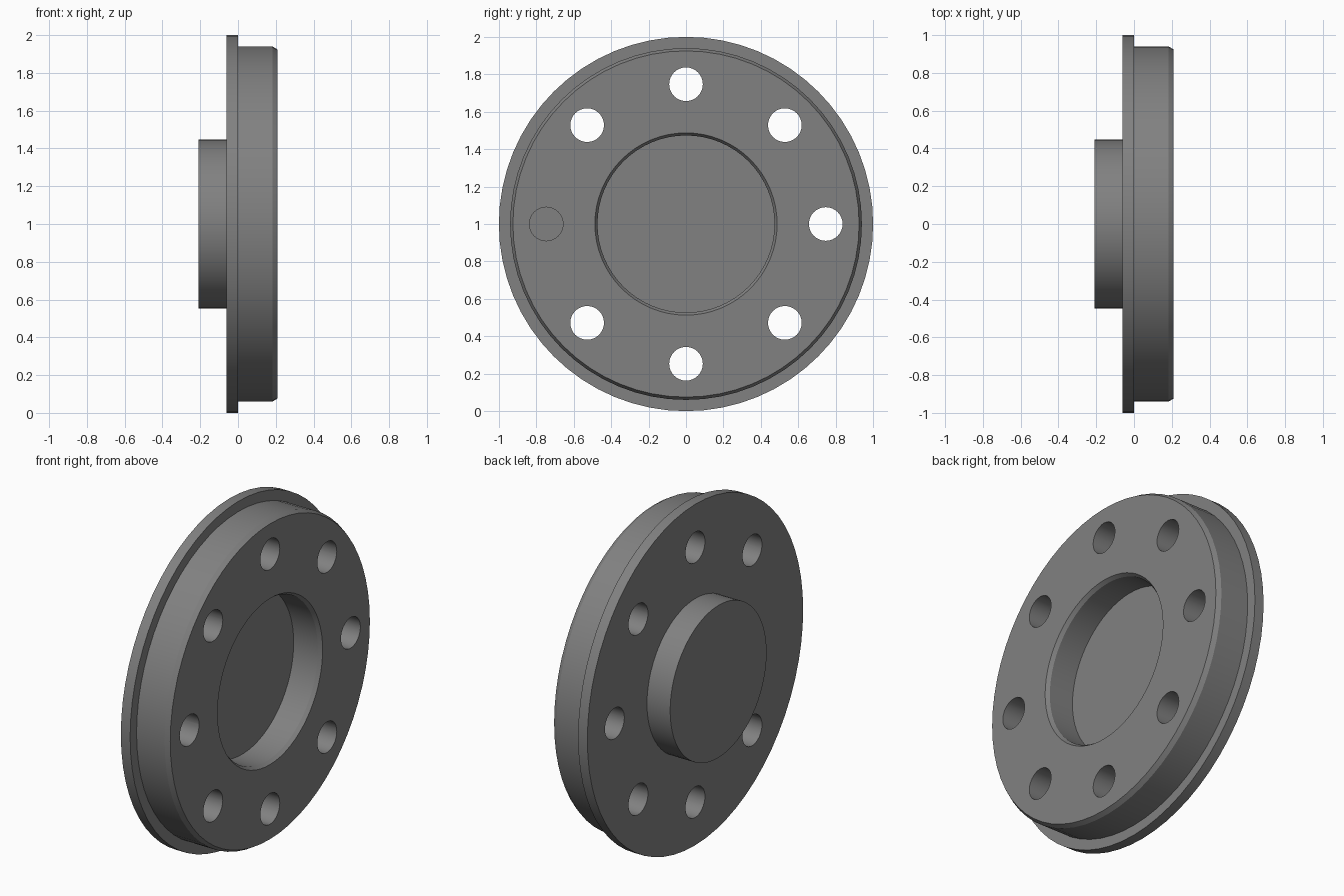
import bpy, bmesh
from math import radians, sin, cos, tau

if "Cube" in bpy.data.objects:
    bpy.data.objects.remove(bpy.data.objects["Cube"])

CENTRE_Z = 1.0
SEGMENTS = 64


def make_object(name, bm):
    bmesh.ops.recalc_face_normals(bm, faces=bm.faces)
    mesh = bpy.data.meshes.new(name)
    bm.to_mesh(mesh)
    bm.free()
    obj = bpy.data.objects.new(name, mesh)
    obj.location.z = CENTRE_Z
    bpy.context.collection.objects.link(obj)
    return obj


def add_lathe(bm, profile, cy=0, cz=0, n=SEGMENTS):
    """Revolve (x, radius) points about an x-parallel axis and cap both ends."""
    rings = [[bm.verts.new((x, cy + r * cos(tau * i / n), cz + r * sin(tau * i / n)))
              for i in range(n)] for x, r in profile]
    for a, b in zip(rings, rings[1:]):
        for i in range(n):
            j = (i + 1) % n
            bm.faces.new((a[i], a[j], b[j], b[i]))
    bm.faces.new(rings[0])
    bm.faces.new(rings[-1])


# Turned disc: rear hub, thin flange, chamfered body, chamfered blind recess
bm = bmesh.new()
add_lathe(bm, [(-0.21, 0.447), (-0.06, 0.447), (-0.06, 1.0), (0.0, 1.0),
               (0.0, 0.94), (0.182, 0.94), (0.208, 0.925),
               (0.208, 0.487), (0.187, 0.473), (0.03, 0.473)])
disc = make_object("flanged_disc", bm)

# Dark grey metal
metal = bpy.data.materials.new("dark_grey_metal")
metal.diffuse_color = (0.22, 0.22, 0.22, 1)
metal.use_nodes = True
metal.node_tree.nodes["Principled BSDF"].inputs["Base Color"].default_value = metal.diffuse_color
disc.data.materials.append(metal)

# Bolt circle: seven through holes and one blind hole on the -y side
bm = bmesh.new()
for k in range(8):
    a = tau * k / 8
    start = 0.0 if k == 4 else -0.3
    add_lathe(bm, [(start, 0.09), (0.4, 0.09)], 0.747 * cos(a), 0.747 * sin(a), 32)
cutter = make_object("bolt_hole_cutter", bm)
cutter.hide_render = True
cutter.data.materials.append(metal)

# Cut the holes, then discard the cutter
mod = disc.modifiers.new("bolt_holes", 'BOOLEAN')
mod.operation = 'DIFFERENCE'
mod.solver = 'EXACT'
mod.object = cutter
bpy.context.view_layer.objects.active = disc
disc.select_set(True)
bpy.ops.object.modifier_apply(modifier=mod.name)
bpy.data.objects.remove(cutter)

# Smooth walls with crisp edges
bpy.ops.object.shade_smooth_by_angle(angle=radians(25))
